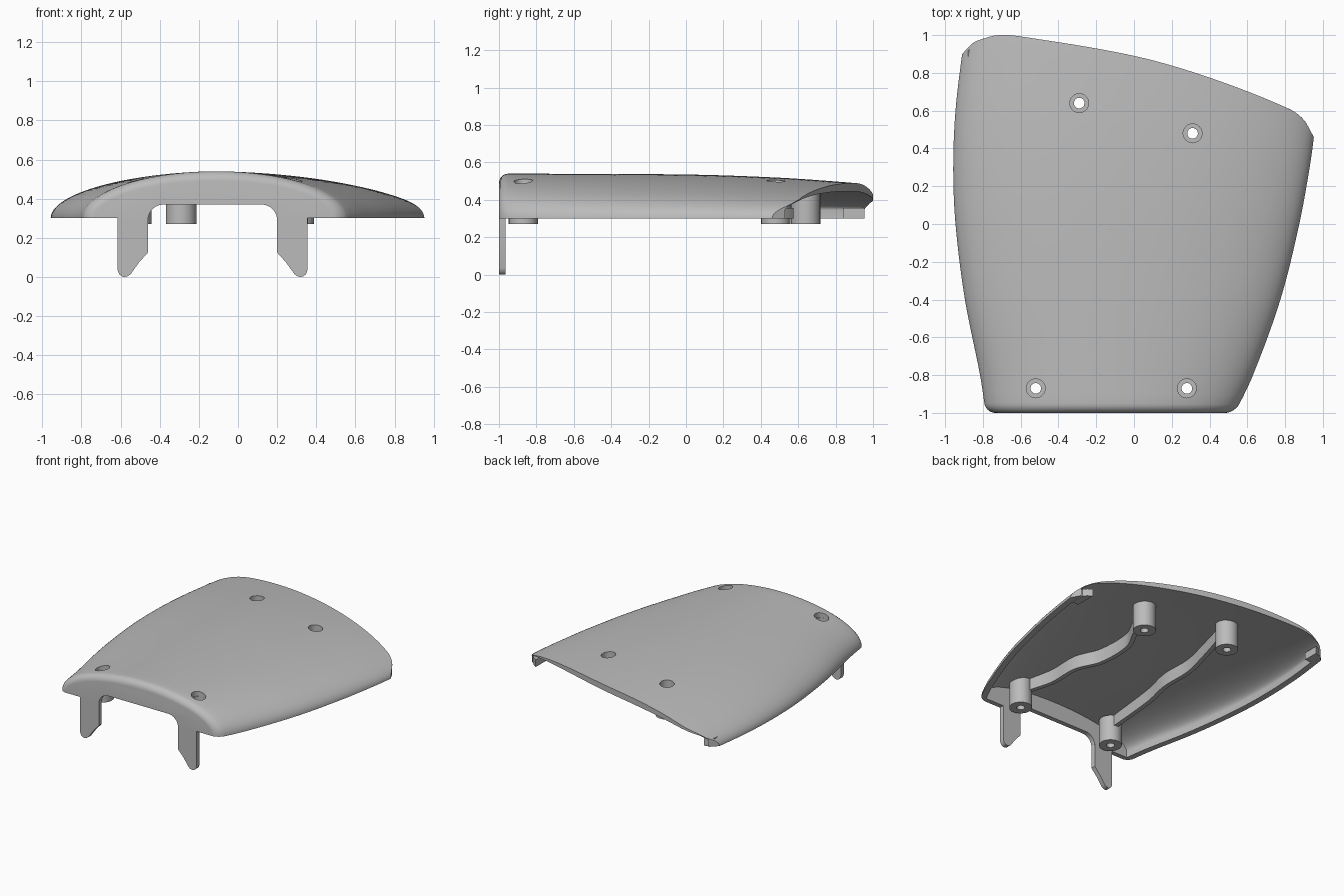
import bpy, bmesh, math
from mathutils import Vector

if "Cube" in bpy.data.objects:
    bpy.data.objects.remove(bpy.data.objects["Cube"], do_unlink=True)

grey = bpy.data.materials.new("plain_grey")
grey.use_nodes = True
grey.diffuse_color = (0.5, 0.5, 0.5, 1)
grey.node_tree.nodes["Principled BSDF"].inputs["Base Color"].default_value = (0.5, 0.5, 0.5, 1)


def smooth(points, v):
    """Cubic Hermite interpolation through (position, value) points."""
    n = len(points)
    v = min(max(v, points[0][0]), points[-1][0])
    i = max(k for k in range(n - 1) if points[k][0] <= v)

    def slope(k):
        a, b = points[max(k - 1, 0)], points[min(k + 1, n - 1)]
        return (b[1] - a[1]) / (b[0] - a[0])
    (x0, y0), (x1, y1) = points[i], points[i + 1]
    h = x1 - x0
    t = (v - x0) / h
    return (y0 * (1 + 2 * t) * (1 - t) ** 2 + y1 * t * t * (3 - 2 * t)
            + h * slope(i) * t * (1 - t) ** 2 - h * slope(i + 1) * t * t * (1 - t))


# Outline curves of the cover
EDGE_NEG = [(-1, -.785), (-.8, -.815), (-.4, -.895), (0, -.945), (.3, -.957), (.6, -.945), (.9, -.91), (1, -.895)]
EDGE_POS = [(-1, .535), (-.8, .63), (-.4, .775), (0, .875), (.3, .93), (.46, .952), (.7, .975), (1, 1)]
BACK = [(-.91, .9), (-.85, .96), (-.8, .98), (-.72, 1), (-.6, .993), (0, .89), (.4, .775), (.82, .61), (.9, .55), (.952, .46)]
CREST = [(-1, .54), (0, .535), (.5, .518), (.9, .49), (1, .48)]
MID, BASE, FILLET, PLATE = -.11, .3, .05, .035


def cover_height(x, y):
    edge = smooth(EDGE_NEG if x < MID else EDGE_POS, y)
    u = (x - MID) / (edge - MID)
    return BASE + (smooth(CREST, y) - BASE) * math.sqrt(max(0, 1 - u * u))


def new_object(name, bm):
    bmesh.ops.recalc_face_normals(bm, faces=bm.faces)
    mesh = bpy.data.meshes.new(name)
    bm.to_mesh(mesh)
    bm.free()
    mesh.materials.append(grey)
    ob = bpy.data.objects.new(name, mesh)
    bpy.context.collection.objects.link(ob)
    return ob


def activate(ob):
    bpy.ops.object.select_all(action='DESELECT')
    ob.select_set(True)
    bpy.context.view_layer.objects.active = ob


def prism(name, points, axis, lo, hi):
    """Extrude a flat outline along y or z."""
    bm = bmesh.new()
    put = (lambda a, b, c: (a, c, b)) if axis == 'y' else (lambda a, b, c: (a, b, c))
    low = [bm.verts.new(put(a, b, lo)) for a, b in points]
    high = [bm.verts.new(put(a, b, hi)) for a, b in points]
    bm.faces.new(low)
    bm.faces.new(high)
    for i in range(len(points)):
        j = (i + 1) % len(points)
        bm.faces.new((low[i], low[j], high[j], high[i]))
    return new_object(name, bm)


def turned(name, profile, x, y, sides=32):
    """Closed solid of revolution from (radius, z) pairs."""
    bm = bmesh.new()
    rings = [[bm.verts.new((x + r * math.cos(math.tau * k / sides), y + r * math.sin(math.tau * k / sides), z))
              for k in range(sides)] for r, z in profile]
    for a, b in zip(rings, rings[1:]):
        for k in range(sides):
            m = (k + 1) % sides
            bm.faces.new((a[k], a[m], b[m], b[k]))
    bm.faces.new(rings[0])
    bm.faces.new(rings[-1])
    return new_object(name, bm)


def cut(ob, cutter):
    mod = ob.modifiers.new("cut", 'BOOLEAN')
    mod.operation, mod.solver, mod.object = 'DIFFERENCE', 'EXACT', cutter
    activate(ob)
    bpy.ops.object.modifier_apply(modifier=mod.name)


# Domed cover: outer and inner grids joined by a rim
COLS, ROWS = 64, 36
fractions = [.026 * (1 - math.cos(math.pi / 2 * k / 6)) for k in range(6)]
fractions += [.026 + .974 * k / ROWS for k in range(ROWS + 1)]


def grid(bm, inner):
    wall = .045 if inner else 0
    rows = []
    for f in fractions:
        row = []
        for j in range(COLS + 1):
            k = min(max((j - 1) / (COLS - 2), 0), 1) if inner else j / COLS
            u, rise = -math.cos(math.pi * k), math.sin(math.pi * k)
            start = -1 + (PLATE if inner else 0)
            x = y = 0
            for _ in range(25):
                gap = min(y + 1, FILLET)
                inset = wall
                if not inner:
                    inset = FILLET - math.sqrt(max(0, FILLET ** 2 - (FILLET - gap) ** 2))
                edge = smooth(EDGE_NEG, y) + inset if u < 0 else smooth(EDGE_POS, y) - inset
                x = MID + abs(u) * (edge - MID)
                y = start + f * (smooth(BACK, x) - start)
            floor = BASE + (.045 if inner and 0 < j < COLS else 0)
            z = floor + (smooth(CREST, y) - inset - floor) * max(rise, 0)
            row.append(bm.verts.new((x, y, z)))
        rows.append(row)
    for a, b in zip(rows, rows[1:]):
        for j in range(COLS):
            bm.faces.new((a[j], a[j + 1], b[j + 1], b[j]))
    bm.faces.new(rows[0])
    return rows


bm = bmesh.new()
outer, inside = grid(bm, False), grid(bm, True)
for i in range(len(outer) - 1):
    for j in (0, COLS):
        bm.faces.new((outer[i][j], outer[i + 1][j], inside[i + 1][j], inside[i][j]))
for j in range(COLS):
    bm.faces.new((outer[-1][j], outer[-1][j + 1], inside[-1][j + 1], inside[-1][j]))
bm.faces.new((outer[0][0], outer[0][-1], inside[0][-1], inside[0][0]))
cover = new_object("cover", bm)

# Opening in the front wall, with rounded upper corners
R = .08
arch = [(-.46, .2)]
arch += [(-.46 + R - R * math.cos(a), .37 - R + R * math.sin(a)) for a in (math.pi / 16 * k for k in range(9))]
arch += [(-.26 - x, z) for x, z in reversed(arch)]
opening = prism("opening_cutter", arch, 'y', -1.1, -.94)
cut(cover, opening)
parts, cutters = [cover], [opening]

# Screw posts with stepped holes
posts = {"front_post_a": (-.52, -.87), "front_post_b": (.28, -.87),
         "back_post_a": (-.29, .64), "back_post_b": (.31, .48)}
for name, (x, y) in posts.items():
    post = turned(name, [(.078, .27), (.078, cover_height(x, y) - .03)], x, y)
    drill = turned(name + "_drill", [(.028, .2), (.028, .37), (.05, .37), (.05, .7)], x, y)
    cut(post, drill)
    cut(cover, drill)
    parts.append(post)
    cutters.append(drill)

# Winding ribs between front and back posts
ribs = {"rib_a": [(-.81, -.51), (-.385, -.47), (-.17, -.425), (.09, -.42), (.3, -.37), (.575, -.29)],
        "rib_b": [(-.81, .25), (-.62, .2), (-.38, .195), (-.2, .12), (.08, .12), (.25, .2), (.42, .29)]}
for name, path in ribs.items():
    bm = bmesh.new()
    sections = []
    y0, y1 = path[0][0], path[-1][0]
    for k in range(41):
        y = y0 + (y1 - y0) * k / 40
        x = smooth(path, y)
        slope = (smooth(path, y + .01) - smooth(path, y - .01)) / .02
        side = Vector((1, -slope, 0)).normalized() * .016
        top = cover_height(x, y) - .025
        sections.append([bm.verts.new(Vector((x, y, z)) + side * s)
                         for s, z in ((-1, .385), (1, .385), (1, top), (-1, top))])
    for a, b in zip(sections, sections[1:]):
        for j in range(4):
            bm.faces.new((a[j], a[j - 1], b[j - 1], b[j]))
    bm.faces.new(sections[0])
    bm.faces.new(sections[-1])
    parts.append(new_object(name, bm))

# Front legs, mirrored about the centre of the opening
leg = [(-.615, .3), (-.615, .035), (-.607, .014), (-.595, .004), (-.58, 0), (-.562, .004),
       (-.548, .015), (-.505, .075), (-.46, .125), (-.46, .3)]
parts.append(prism("leg_a", leg, 'y', -1, -1 + PLATE))
parts.append(prism("leg_b", [(-.26 - x, z) for x, z in leg], 'y', -1, -1 + PLATE))

# Small tabs inside the back corners
parts.append(prism("corner_tab_a", [(-.88, .84), (-.82, .84), (-.82, .955), (-.85, .945), (-.88, .915)], 'z', BASE, .355))
parts.append(prism("corner_tab_b", [(.905, .42), (.85, .42), (.85, .575), (.88, .555), (.905, .53)], 'z', BASE, .355))

for cutter in cutters:
    bpy.data.objects.remove(cutter, do_unlink=True)
for part in parts:
    activate(part)
    bpy.ops.object.shade_smooth_by_angle(angle=math.radians(30))
